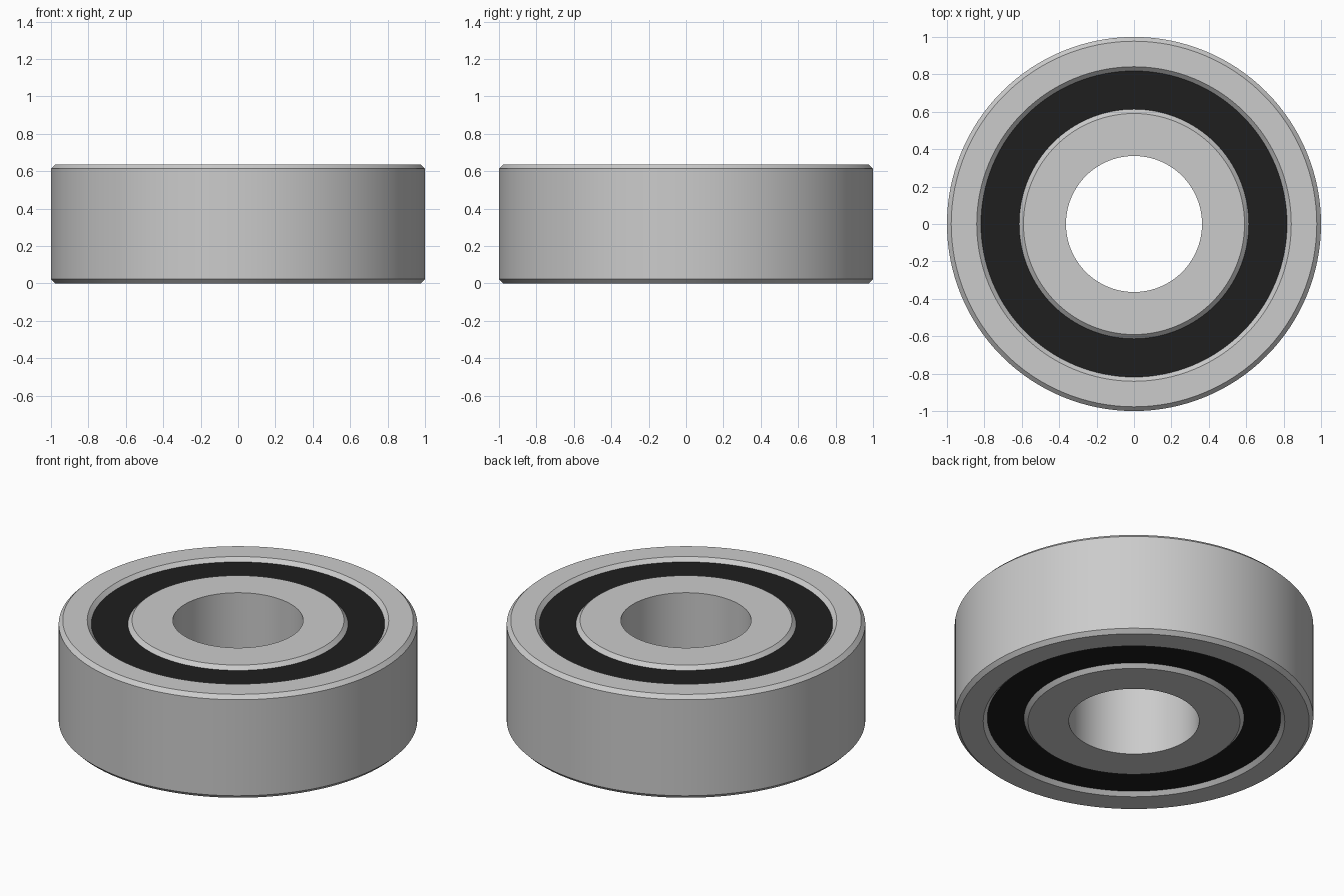
import bpy
import math

if "Cube" in bpy.data.objects:
    bpy.data.objects.remove(bpy.data.objects["Cube"])

SEGMENTS = 128
H = 7 / 11        # bearing width
C = 0.25 / 11     # chamfer size and seal recess


def ring(name, profile, material=None):
    """Revolve a closed (radius, z) profile, counter-clockwise, around z."""
    n = len(profile)
    verts, faces = [], []
    for i in range(SEGMENTS):
        a = 2 * math.pi * i / SEGMENTS
        verts += [(r * math.cos(a), r * math.sin(a), z) for r, z in profile]
        j = (i + 1) % SEGMENTS
        for k in range(n):
            m = (k + 1) % n
            faces.append((i * n + k, j * n + k, j * n + m, i * n + m))
    mesh = bpy.data.meshes.new(name)
    mesh.from_pydata(verts, [], faces)
    mesh.update()
    obj = bpy.data.objects.new(name, mesh)
    bpy.context.collection.objects.link(obj)
    if material:
        mesh.materials.append(material)
    bpy.ops.object.select_all(action='DESELECT')
    obj.select_set(True)
    bpy.context.view_layer.objects.active = obj
    bpy.ops.object.shade_smooth_by_angle(angle=math.radians(30))
    return obj


black = bpy.data.materials.new("black_rubber")
black.diffuse_color = (0.013, 0.013, 0.013, 1)
black.use_nodes = True
black.node_tree.nodes["Principled BSDF"].inputs["Base Color"].default_value = black.diffuse_color

BORE, INNER, OUTER, RIM = 4 / 11, 6.75 / 11, 9 / 11, 1.0

# Outer race, chamfered on all four edges
ring("outer_race", [(OUTER, C), (OUTER + C, 0), (RIM - C, 0), (RIM, C),
                    (RIM, H - C), (RIM - C, H), (OUTER + C, H), (OUTER, H - C)])

# Inner race, square at the bore and chamfered on the outside
ring("inner_race", [(BORE, 0), (INNER - C, 0), (INNER, C),
                    (INNER, H - C), (INNER - C, H), (BORE, H)])

# Rubber seals, recessed on both faces and closing the gap between the races
for name, z in (("bottom_seal", C), ("top_seal", H - 2 * C)):
    ring(name, [(INNER, z), (OUTER, z), (OUTER, z + C), (INNER, z + C)], black)
